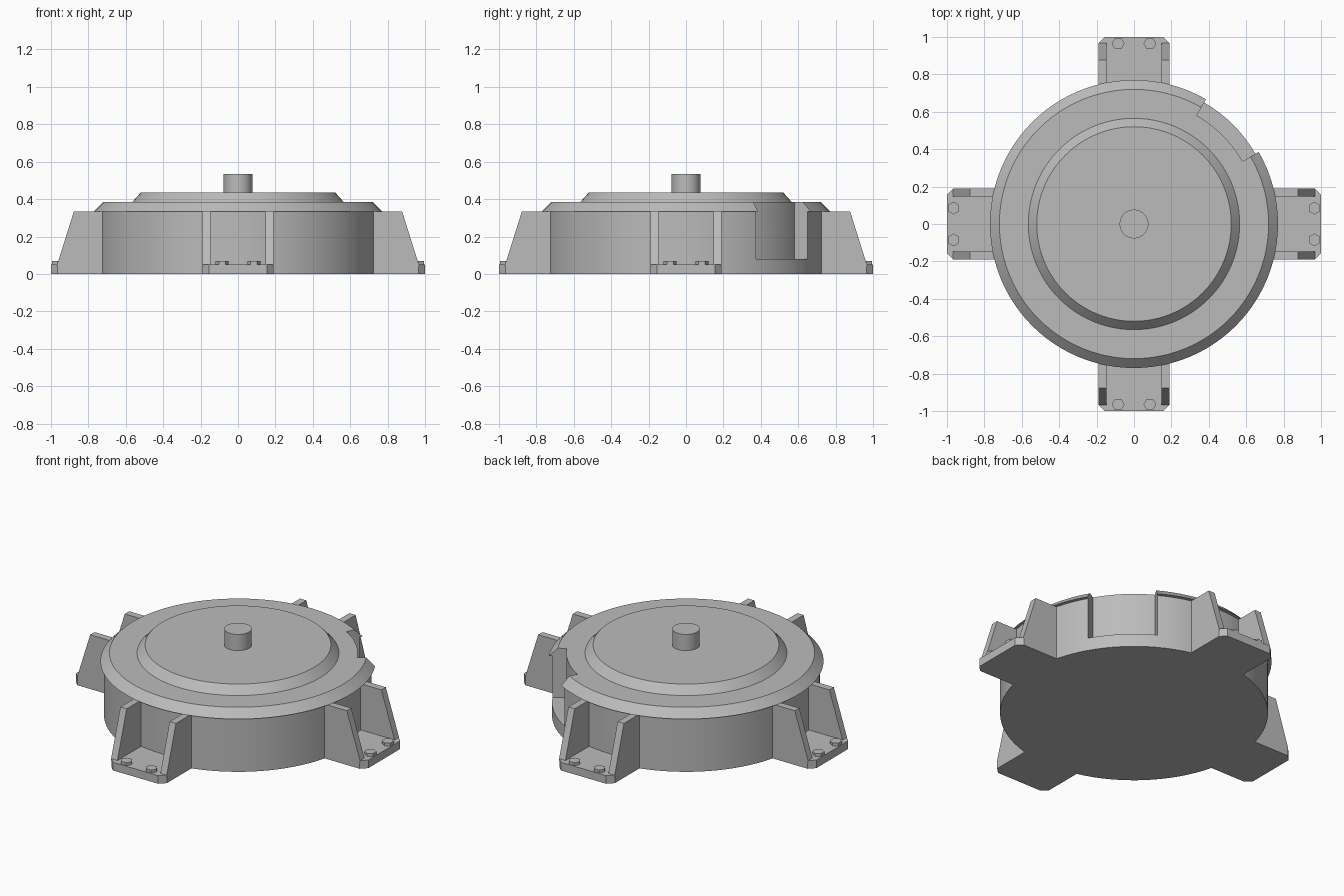
import bpy, bmesh, math
from mathutils import Matrix, Vector

if "Cube" in bpy.data.objects:
    bpy.data.objects.remove(bpy.data.objects["Cube"], do_unlink=True)

metal = bpy.data.materials.new("grey metal")
metal.use_nodes = True
colour = (0.5, 0.5, 0.5, 1)
metal.diffuse_color = colour
metal.node_tree.nodes["Principled BSDF"].inputs["Base Color"].default_value = colour


def add_object(name, bm, turn=0):
    bmesh.ops.recalc_face_normals(bm, faces=bm.faces)
    bm.transform(Matrix.Rotation(turn, 4, "Z"))
    mesh = bpy.data.meshes.new(name)
    bm.to_mesh(mesh)
    bm.free()
    mesh.materials.append(metal)
    obj = bpy.data.objects.new(name, mesh)
    bpy.context.collection.objects.link(obj)
    return obj


def smooth(obj):
    bpy.ops.object.select_all(action="DESELECT")
    obj.select_set(True)
    bpy.context.view_layer.objects.active = obj
    bpy.ops.object.shade_smooth_by_angle(angle=math.radians(25))


def lathe(name, profile, steps=96):
    """Closed solid of revolution from (radius, height) points."""
    bm = bmesh.new()
    rings = []
    for r, z in profile:
        rings.append([bm.verts.new((r * math.cos(a), r * math.sin(a), z))
                      for a in (math.tau * i / steps for i in range(steps))])
    for low, high in zip(rings, rings[1:]):
        for i in range(steps):
            j = (i + 1) % steps
            bm.faces.new((low[i], low[j], high[j], high[i]))
    bm.faces.new(rings[0])
    bm.faces.new(rings[-1])
    return add_object(name, bm)


def prism(name, points, offset, turn=0):
    """Flat outline pushed along an offset."""
    bm = bmesh.new()
    face = bm.faces.new([bm.verts.new(p) for p in points])
    out = bmesh.ops.extrude_face_region(bm, geom=[face])["geom"]
    verts = [v for v in out if isinstance(v, bmesh.types.BMVert)]
    bmesh.ops.translate(bm, verts=verts, vec=Vector(offset))
    return add_object(name, bm, turn)


# Drum with overhanging chamfered rim and raised lid
housing = lathe("housing", [(0.75, 0), (0.75, 0.335), (0.77, 0.335), (0.72, 0.385),
                            (0.565, 0.385), (0.52, 0.435)])

# Side recess cut from the drum
angles = [math.radians(30 + 30 * i / 16) for i in range(17)]
outline = [(0.67 * math.cos(a), 0.67 * math.sin(a), 0.08) for a in angles]
outline += [(0.9 * math.cos(a), 0.9 * math.sin(a), 0.08) for a in reversed(angles)]
cutter = prism("recess_cutter", outline, (0, 0, 0.5))
cutter.hide_render = True
cut = housing.modifiers.new("recess", "BOOLEAN")
cut.operation = "DIFFERENCE"
cut.solver = "EXACT"
cut.object = cutter
bpy.context.view_layer.objects.active = housing
bpy.ops.object.modifier_apply(modifier=cut.name)
bpy.data.objects.remove(cutter, do_unlink=True)
smooth(housing)

# Central shaft
smooth(lathe("shaft", [(0.077, 0.42), (0.077, 0.535)], 48))

# Four mounting feet, each with two ribs and two hex bolts
for k, side in enumerate(("left", "back", "right", "front")):
    turn = k * math.pi / 2
    half, c = 0.19, 0.035
    plate = [(0.7, -half, 0), (1 - c, -half, 0), (1, c - half, 0),
             (1, half - c, 0), (1 - c, half, 0), (0.7, half, 0)]
    prism(side + "_foot_plate", plate, (0, 0, 0.05), turn)
    for n, s in enumerate((-1, 1), 1):
        rib = [(0.7, s * half, 0.04), (0.967, s * half, 0.04), (0.967, s * half, 0.05),
               (0.877, s * half, 0.335), (0.7, s * half, 0.335)]
        prism(f"{side}_foot_rib_{n}", rib, (0, -s * 0.043, 0), turn)
        bolt = [(0.965 + 0.034 * math.sin(a), s * 0.085 + 0.034 * math.cos(a), 0.04)
                for a in (math.tau * i / 6 for i in range(6))]
        prism(f"{side}_foot_bolt_{n}", bolt, (0, 0, 0.028), turn)
